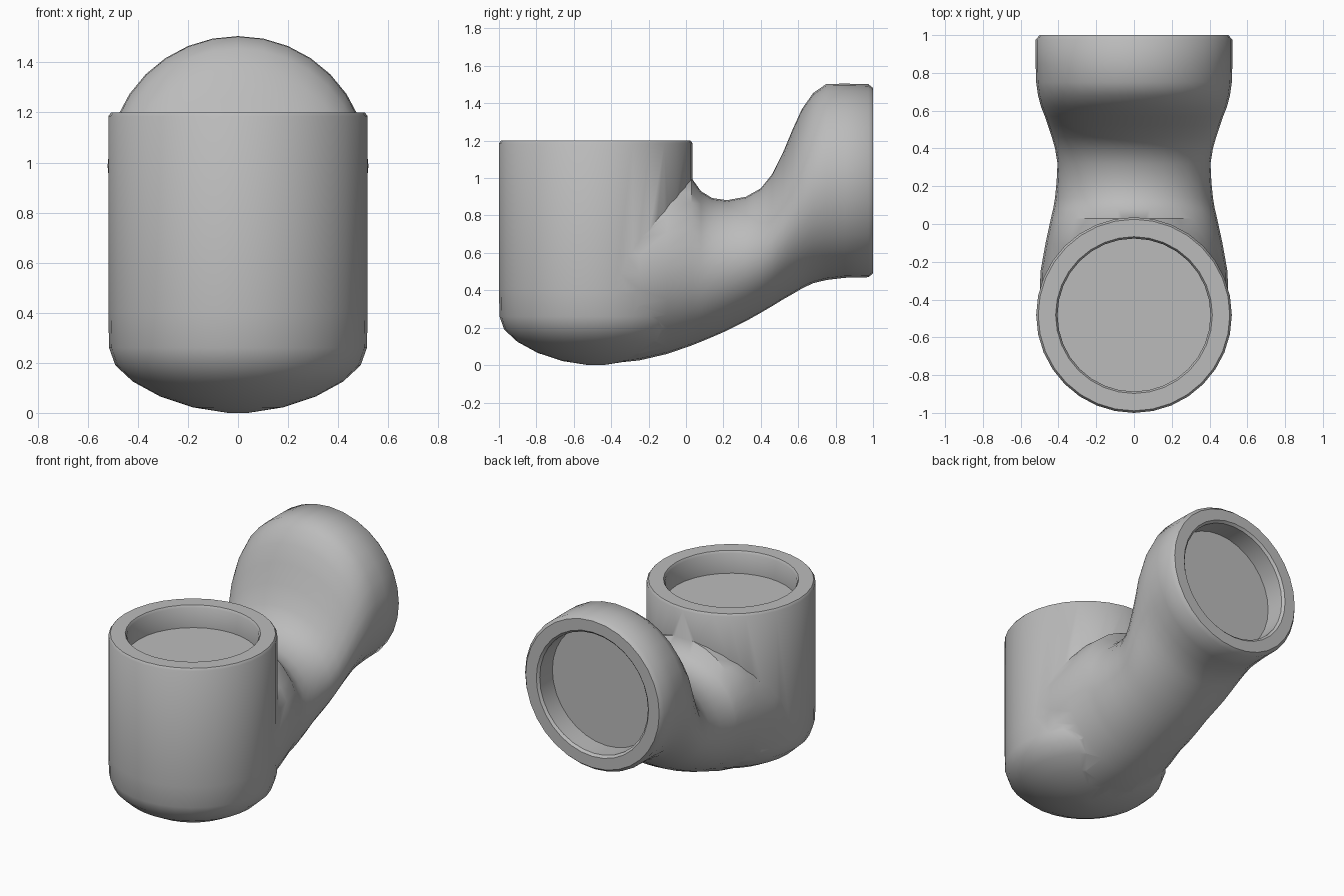
import bpy, bmesh, math
from mathutils import Vector

cube = bpy.data.objects.get("Cube")
if cube:
    bpy.data.objects.remove(cube, do_unlink=True)

SIDES = 32
grey = bpy.data.materials.new("plain_grey")
grey.use_nodes = True
grey.diffuse_color = (0.5, 0.5, 0.5, 1)
grey.node_tree.nodes["Principled BSDF"].inputs["Base Color"].default_value = (0.5, 0.5, 0.5, 1)


def loft(name, rings):
    """Closed solid skinned through rings of points."""
    bm = bmesh.new()
    loops = [[bm.verts.new(p) for p in ring] for ring in rings]
    for a, b in zip(loops, loops[1:]):
        for i in range(SIDES):
            j = (i + 1) % SIDES
            bm.faces.new((a[i], a[j], b[j], b[i]))
    bm.faces.new(loops[0])
    bm.faces.new(loops[-1])
    bmesh.ops.recalc_face_normals(bm, faces=bm.faces)
    mesh = bpy.data.meshes.new(name)
    bm.to_mesh(mesh)
    bm.free()
    mesh.materials.append(grey)
    obj = bpy.data.objects.new(name, mesh)
    bpy.context.collection.objects.link(obj)
    return obj


def ellipse(centre, u, v):
    steps = [math.tau * i / SIDES for i in range(SIDES)]
    return [centre + u * math.cos(t) + v * math.sin(t) for t in steps]


X, Y, Z = Vector((1, 0, 0)), Vector((0, 1, 0)), Vector((0, 0, 1))

# Upright socket: domed bottom, straight wall, recessed mouth (radius, height)
wall = [(0.04, 0), (0.18, 0.022), (0.31, 0.065), (0.42, 0.125), (0.49, 0.19),
        (0.515, 0.26), (0.518, 0.4), (0.518, 1.185), (0.507, 1.2),
        (0.415, 1.2), (0.405, 1.185), (0.405, 1.05)]
socket = loft("pipe_fitting", [ellipse(Vector((0, -0.482, z)), X * r, Y * r) for r, z in wall])

# Side branch: oval sections sweeping up to the rear mouth (y, bottom, top, half width)
sections = [(-0.4, 0.01, 0.95, 0.5), (-0.25, 0.025, 0.97, 0.495), (-0.1, 0.06, 1.0, 0.468),
            (0.03, 0.105, 1.0, 0.44), (0.08, 0.125, 0.93, 0.428), (0.14, 0.15, 0.893, 0.418),
            (0.22, 0.185, 0.882, 0.41), (0.32, 0.235, 0.9, 0.405), (0.4, 0.28, 0.945, 0.418),
            (0.46, 0.315, 1.02, 0.435), (0.52, 0.352, 1.14, 0.455), (0.57, 0.38, 1.26, 0.472),
            (0.62, 0.41, 1.37, 0.492), (0.68, 0.438, 1.455, 0.508), (0.75, 0.455, 1.503, 0.518),
            (0.85, 0.467, 1.505, 0.521), (0.975, 0.47, 1.502, 0.521), (1.0, 0.49, 1.482, 0.5),
            (1.0, 0.566, 1.406, 0.42), (0.985, 0.581, 1.391, 0.405), (0.85, 0.581, 1.391, 0.405)]
branch = loft("branch_helper", [ellipse(Vector((0, y, (lo + hi) / 2)), X * w, Z * ((hi - lo) / 2))
                                for y, lo, hi, w in sections])

# Join the two into one body
mod = socket.modifiers.new("join_branch", "BOOLEAN")
mod.operation, mod.solver, mod.object = "UNION", "EXACT", branch
bpy.ops.object.select_all(action="DESELECT")
socket.select_set(True)
bpy.context.view_layer.objects.active = socket
bpy.ops.object.modifier_apply(modifier=mod.name)
bpy.data.objects.remove(branch, do_unlink=True)
bpy.ops.object.shade_smooth_by_angle(angle=math.radians(40))
